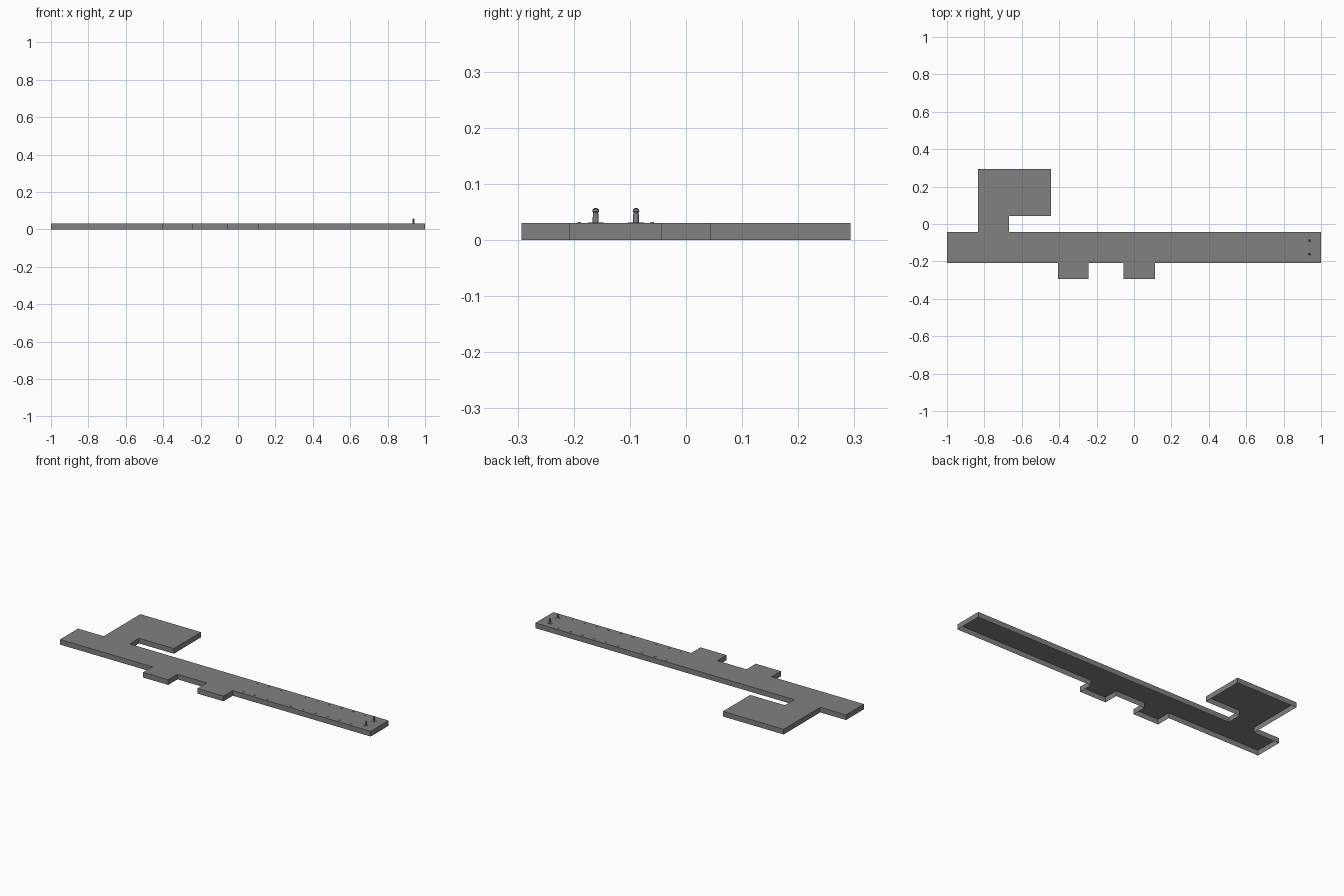
import bpy, bmesh, math

if "Cube" in bpy.data.objects:
    bpy.data.objects.remove(bpy.data.objects["Cube"], do_unlink=True)

concrete = bpy.data.materials.new("concrete_grey")
concrete.use_nodes = True
GREY = (0.22, 0.22, 0.22, 1)
concrete.diffuse_color = GREY
for node in concrete.node_tree.nodes:
    if node.type == "BSDF_PRINCIPLED":
        node.inputs["Base Color"].default_value = GREY

DECK = 0.03


def finish(name, bm, location=(0, 0, 0)):
    mesh = bpy.data.meshes.new(name)
    bm.to_mesh(mesh)
    bm.free()
    mesh.materials.append(concrete)
    obj = bpy.data.objects.new(name, mesh)
    obj.location = location
    bpy.context.collection.objects.link(obj)
    return obj


# Pier deck: one slab with thin skirt walls, open underneath
FRONT, BACK, TAB = -0.208, -0.043, -0.293
outline = [(-1, FRONT)]
for left, right in ((-0.406, -0.244), (-0.056, 0.112)):
    outline += [(left, FRONT), (left, TAB), (right, TAB), (right, FRONT)]
outline += [(1, FRONT), (1, BACK), (-0.667, BACK), (-0.667, 0.043),
            (-0.443, 0.043), (-0.443, 0.293), (-0.834, 0.293),
            (-0.834, BACK), (-1, BACK)]
bm = bmesh.new()
top = [bm.verts.new((x, y, DECK)) for x, y in outline]
low = [bm.verts.new((x, y, 0)) for x, y in outline]
bm.faces.new(top)
for i in range(len(top)):
    j = (i + 1) % len(top)
    bm.faces.new((low[i], low[j], top[j], top[i]))
finish("pier_deck", bm)


# Bollards: turned posts with a round head on a flat base
def bollard(name, x, y, sides=16):
    profile = [(0.014, 0), (0.014, 0.001), (0.0055, 0.0015), (0.005, 0.016),
               (0.004, 0.018), (0.006, 0.021), (0.0055, 0.024),
               (0.003, 0.0265), (0, 0.027)]
    bm = bmesh.new()
    verts = [bm.verts.new((r, 0, z)) for r, z in profile]
    edges = [bm.edges.new(pair) for pair in zip(verts, verts[1:])]
    bmesh.ops.spin(bm, geom=verts + edges, cent=(0, 0, 0), axis=(0, 0, 1),
                   angle=math.tau, steps=sides)
    bmesh.ops.remove_doubles(bm, verts=bm.verts, dist=0.0001)
    bmesh.ops.recalc_face_normals(bm, faces=bm.faces)
    finish(name, bm, (x, y, DECK))


bollard("front_bollard", 0.938, -0.161)
bollard("back_bollard", 0.938, -0.089)

# Low mooring cleats along both deck edges
for side, y in (("front", -0.19), ("back", -0.06)):
    for x in (0.168, 0.24, 0.322, 0.476, 0.553, 0.631, 0.709, 0.786, 0.864):
        bm = bmesh.new()
        bmesh.ops.create_cube(bm, size=1)
        bmesh.ops.scale(bm, vec=(0.009, 0.006, 0.002), verts=bm.verts)
        finish(side + "_cleat", bm, (x, y, DECK + 0.001))
